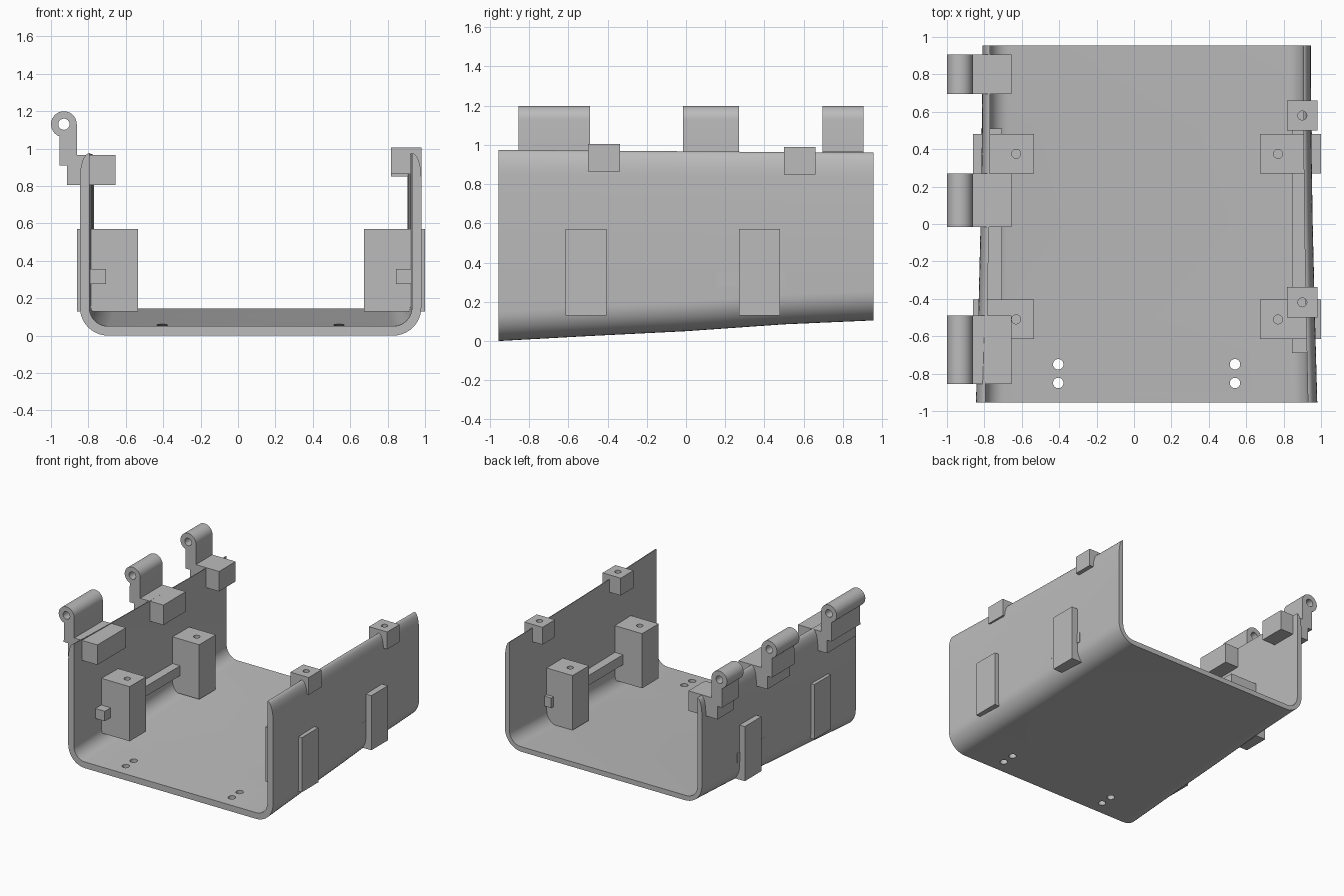
import bpy, bmesh, math
from mathutils import Matrix

if "Cube" in bpy.data.objects:
    bpy.data.objects.remove(bpy.data.objects["Cube"])

grey = bpy.data.materials.new("light_grey")
grey.use_nodes = True
grey.diffuse_color = (0.5, 0.5, 0.5, 1)
grey.node_tree.nodes["Principled BSDF"].inputs["Base Color"].default_value = (0.5, 0.5, 0.5, 1)


def make(name, bm):
    bmesh.ops.recalc_face_normals(bm, faces=bm.faces)
    mesh = bpy.data.meshes.new(name)
    bm.to_mesh(mesh)
    bm.free()
    mesh.materials.append(grey)
    ob = bpy.data.objects.new(name, mesh)
    bpy.context.collection.objects.link(ob)
    return ob


def loft(name, rings):
    """Skin a list of equal-length closed rings and cap both ends."""
    bm = bmesh.new()
    rows = [[bm.verts.new(p) for p in ring] for ring in rings]
    n = len(rows[0])
    for a, b in zip(rows, rows[1:]):
        for i in range(n):
            j = (i + 1) % n
            bm.faces.new((a[i], a[j], b[j], b[i]))
    bm.faces.new(rows[0])
    bm.faces.new(rows[-1])
    return make(name, bm)


def box(name, x, y, z):
    corners = [(x[0], z[0]), (x[1], z[0]), (x[1], z[1]), (x[0], z[1])]
    return loft(name, [[(px, yy, pz) for px, pz in corners] for yy in y])


def drill(ob, centre, radius, depth, along_y=False):
    bm = bmesh.new()
    bmesh.ops.create_cone(bm, cap_ends=True, segments=24, radius1=radius,
                          radius2=radius, depth=depth)
    if along_y:
        bm.transform(Matrix.Rotation(math.pi / 2, 4, 'X'))
    bm.transform(Matrix.Translation(centre))
    cutter = make("hole_cutter", bm)
    cutter.hide_render = True
    mod = ob.modifiers.new("hole", 'BOOLEAN')
    mod.operation = 'DIFFERENCE'
    mod.solver = 'EXACT'
    mod.object = cutter
    bpy.context.view_layer.objects.active = ob
    bpy.ops.object.modifier_apply(modifier=mod.name)
    bpy.data.objects.remove(cutter)


def smooth(ob):
    bpy.ops.object.select_all(action='DESELECT')
    ob.select_set(True)
    bpy.context.view_layer.objects.active = ob
    bpy.ops.object.shade_smooth_by_angle(angle=math.radians(35))


def arc(cx, cz, rx, rz, start, end, steps):
    for i in range(steps + 1):
        a = math.radians(start + (end - start) * i / steps)
        yield cx + rx * math.cos(a), cz + rz * math.sin(a)


# U-shaped shell, tapering towards the back
MID = 0.0675


def shell_ring(y, half, floor, thick, top):
    r, ri, lip = 0.15, 0.1, 0.13
    inner = half - thick
    side = list(arc(half - r, floor + r, r, r, -90, 0, 10))
    side += arc(inner, top - lip, thick, lip, 0, 90, 8)
    back = list(arc(inner - ri, floor + thick + ri, ri, ri, 0, -90, 10))
    right = side + back
    # right half outside then inside, followed by its mirror image
    left = [(-x, z) for x, z in reversed(right)]
    return [(MID + x, y, z) for x, z in right + left]


stations = [(-0.955, 0.9125, 0.0, 0.05, 0.975), (-0.5, 0.9, 0.025, 0.048, 0.971),
            (0.0, 0.888, 0.05, 0.045, 0.967), (0.5, 0.88, 0.085, 0.042, 0.963),
            (0.955, 0.8775, 0.105, 0.04, 0.96)]
shell = loft("shell", [shell_ring(*s) for s in stations])
for x in (-0.405, 0.54):
    for y in (-0.85, -0.75):
        drill(shell, (x, y, 0.05), 0.028, 0.4)
smooth(shell)

# Screw posts through the side walls
for side, x, hole in (("left", (0.675, 1.0), 0.77), ("right", (-0.86, -0.535), -0.63)):
    for end, y in (("front", (-0.615, -0.405)), ("back", (0.27, 0.48))):
        post = box(f"{side}_{end}_post", x, y, (0.13, 0.57))
        drill(post, (hole, sum(y) / 2, 0.57), 0.024, 0.3)
        smooth(post)

# Rails that join the posts
box("left_rail", (0.845, 0.953), (-0.69, 0.51), (0.275, 0.355))
box("right_rail", (-0.818, -0.705), (-0.69, 0.51), (0.275, 0.355))

# Screw tabs on the left rim
for end, y, top in (("front", (-0.5, -0.337), 1.005), ("back", (0.5, 0.66), 0.99)):
    tab = box(f"{end}_rim_tab", (0.818, 0.98), y, (top - 0.14, top))
    drill(tab, (0.9, sum(y) / 2, top), 0.024, 0.18)
    smooth(tab)

# Hinge knuckles on the right rim
outline = list(arc(-0.931, 1.13, 0.069, 0.069, 0, 250, 24))
outline += [(-0.955, 0.91), (-0.915, 0.91), (-0.915, 0.805),
            (-0.655, 0.805), (-0.655, 0.966), (-0.862, 0.966)]
for end, ys in (("front", (-0.855, -0.49)), ("middle", (-0.015, 0.27)), ("back", (0.695, 0.905))):
    hinge = loft(f"{end}_hinge", [[(x, y, z) for x, z in outline] for y in ys])
    drill(hinge, (-0.931, sum(ys) / 2, 1.13), 0.03, 0.6, along_y=True)
    smooth(hinge)
